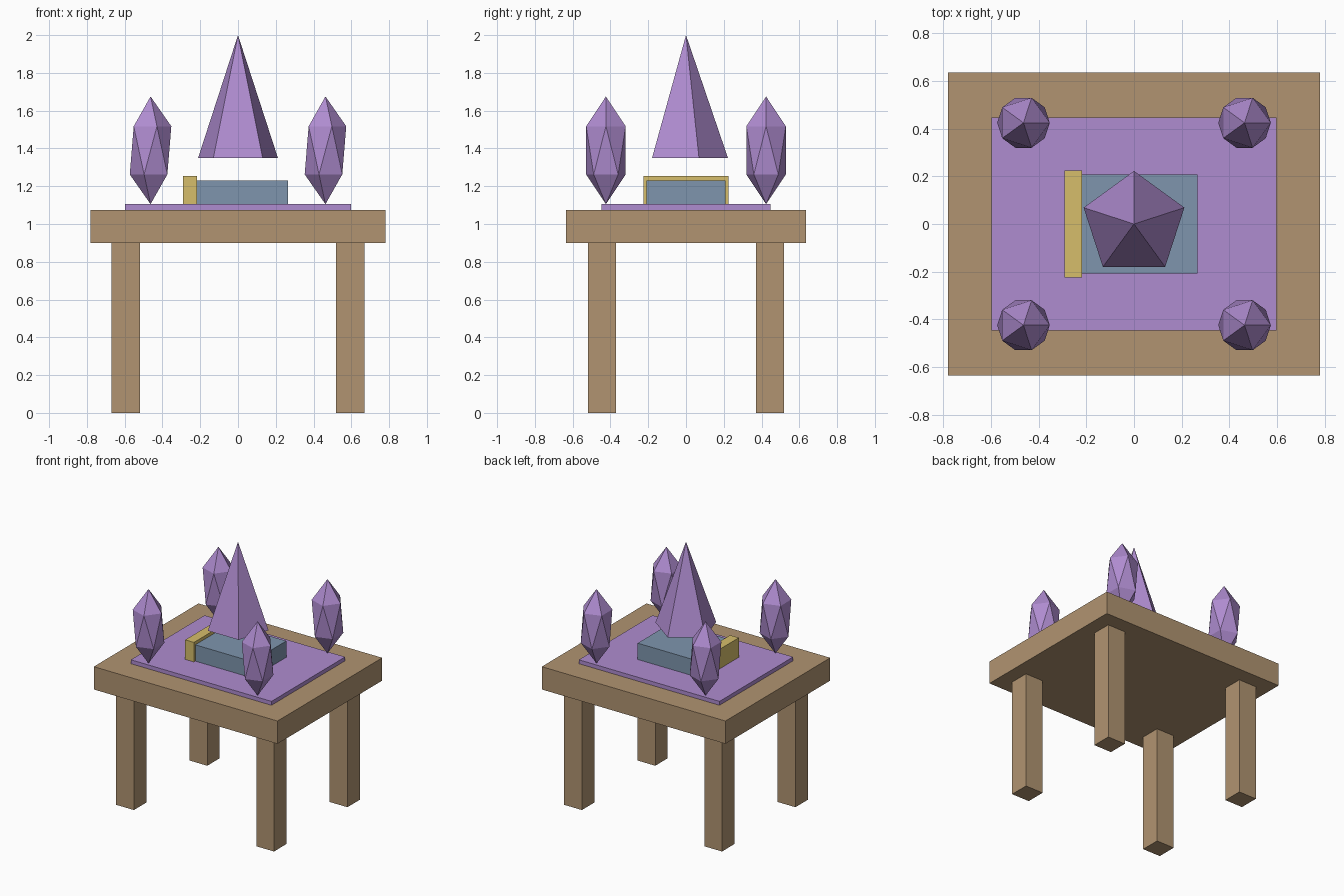
import bpy

cube = bpy.data.objects.get("Cube")
if cube:
    bpy.data.objects.remove(cube, do_unlink=True)


def to_linear(c):
    c /= 255
    return c / 12.92 if c <= 0.04045 else ((c + 0.055) / 1.055) ** 2.4


def make_material(name, rgb):
    mat = bpy.data.materials.new(name)
    mat.use_nodes = True
    color = [to_linear(c) for c in rgb] + [1]
    mat.diffuse_color = color
    mat.node_tree.nodes["Principled BSDF"].inputs["Base Color"].default_value = color
    return mat


def finish(name, mat):
    obj = bpy.context.object
    obj.name = obj.data.name = name
    obj.data.materials.append(mat)
    return obj


def box(name, mat, x, y, z):
    """Box spanning the given (low, high) ranges."""
    spans = (x, y, z)
    bpy.ops.mesh.primitive_cube_add(size=1, location=[(a + b) / 2 for a, b in spans])
    obj = finish(name, mat)
    for v in obj.data.vertices:
        for i, (a, b) in enumerate(spans):
            v.co[i] *= b - a


wood = make_material("wood", (177, 148, 113))
purple = make_material("amethyst purple", (175, 140, 208))
blue = make_material("slate blue", (126, 149, 174))
gold = make_material("gold", (214, 190, 107))

# Table
box("table_top", wood, (-0.78, 0.78), (-0.635, 0.635), (0.9, 1.075))
for sx, side in ((-1, "right"), (1, "left")):
    for sy, end in ((-1, "front"), (1, "back")):
        box(f"{end}_{side}_leg", wood, sorted((sx * 0.52, sx * 0.67)),
            sorted((sy * 0.37, sy * 0.52)), (0, 0.9))

        # Small floating crystal: a stretched icosahedron at each cloth corner
        bpy.ops.mesh.primitive_ico_sphere_add(
            subdivisions=1, radius=1, location=(sx * 0.463, sy * 0.424, 1.39))
        crystal = finish(f"{end}_{side}_crystal", purple)
        for v in crystal.data.vertices:
            v.co.x *= 0.123
            v.co.y *= 0.123
            v.co.z *= 0.285

# Cloth and book
box("cloth", purple, (-0.597, 0.597), (-0.447, 0.447), (1.075, 1.105))
box("book", blue, (-0.265, 0.265), (-0.208, 0.208), (1.105, 1.23))
box("book_spine", gold, (-0.291, -0.217), (-0.225, 0.225), (1.105, 1.255))

# Large five-sided crystal above the book
bpy.ops.mesh.primitive_cone_add(vertices=5, radius1=0.222, radius2=0, depth=0.65,
                                location=(0, 0, 1.675))
finish("centre_crystal", purple)
